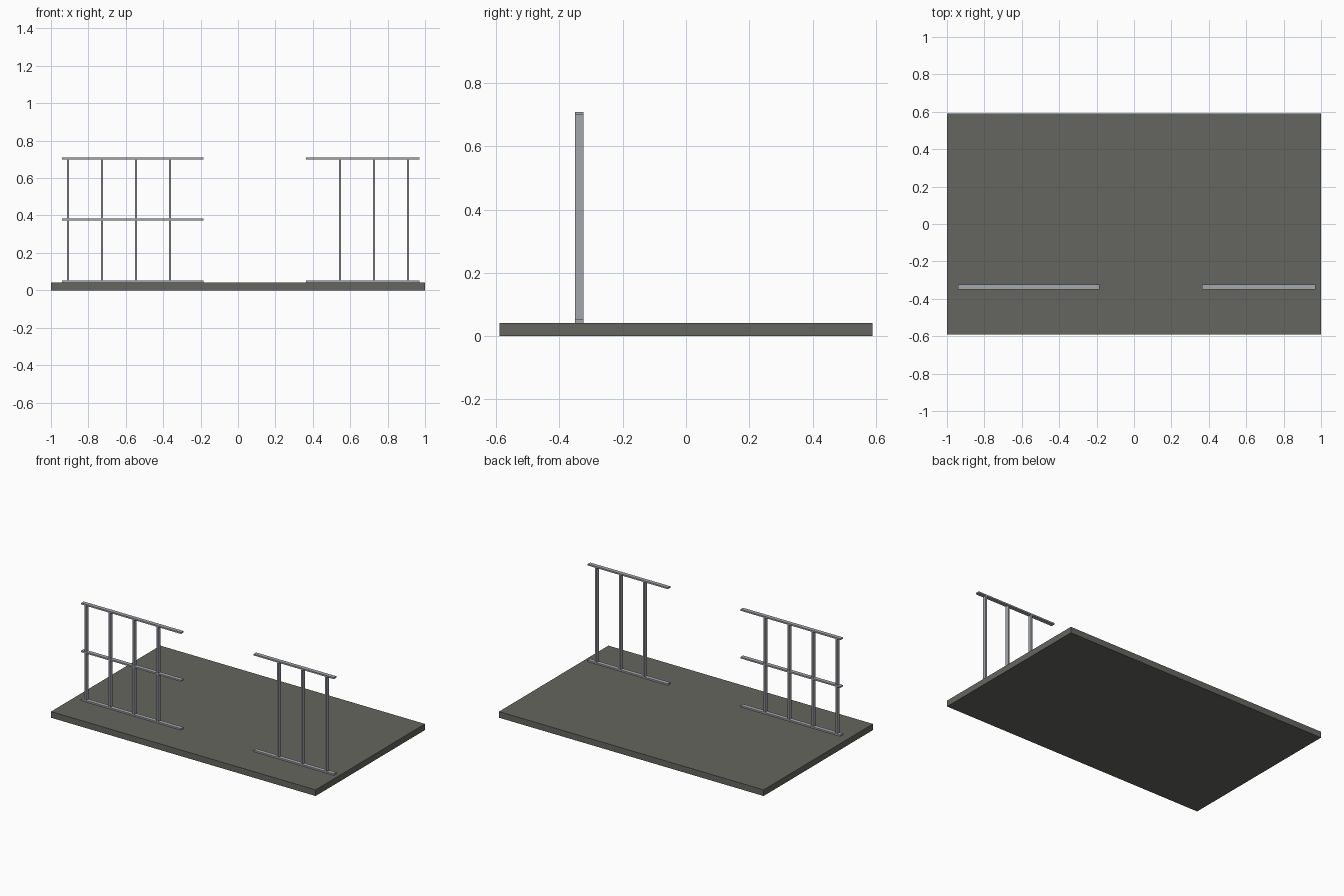
import bpy

if "Cube" in bpy.data.objects:
    bpy.data.objects.remove(bpy.data.objects["Cube"])

def material(name, rgb):
    m = bpy.data.materials.new(name)
    m.diffuse_color = (*rgb, 1)
    m.use_nodes = True
    m.node_tree.nodes["Principled BSDF"].inputs["Base Color"].default_value = m.diffuse_color
    return m

CONCRETE = material("dark concrete", (0.13, 0.13, 0.115))
STEEL = material("grey steel", (0.37, 0.39, 0.42))

def box(name, x, y, z, mat):
    """Box from (min, max) ranges on each axis."""
    bpy.ops.mesh.primitive_cube_add(size=1, location=[sum(r) / 2 for r in (x, y, z)])
    ob = bpy.context.object
    ob.name = name
    ob.scale = [r[1] - r[0] for r in (x, y, z)]
    bpy.ops.object.transform_apply(location=False, rotation=False, scale=True)
    ob.data.materials.append(mat)
    return ob

# Base slab
TOP = 0.042
box("base_slab", (-1, 1), (-0.59, 0.59), (0, TOP), CONCRETE)

# Railings of flat steel bars
BAR, HEIGHT = 0.010, 0.709
DEPTH = (-0.351, -0.324)
PITCH = 0.1818

def railing(name, x_range, posts, rail_bottoms):
    for i, z in enumerate(rail_bottoms):
        box(f"{name}_rail_{i + 1}", x_range, DEPTH, (z, z + BAR), STEEL)
    for i, x in enumerate(posts):
        box(f"{name}_post_{i + 1}", (x - BAR / 2, x + BAR / 2), DEPTH,
            (TOP + BAR, HEIGHT - BAR), STEEL)

railing("left_railing", (-0.94, -0.185),
        [-0.909 + i * PITCH for i in range(4)], (TOP, 0.373, HEIGHT - BAR))
railing("right_railing", (0.364, 0.97),
        [0.909 - i * PITCH for i in range(3)], (TOP, HEIGHT - BAR))
